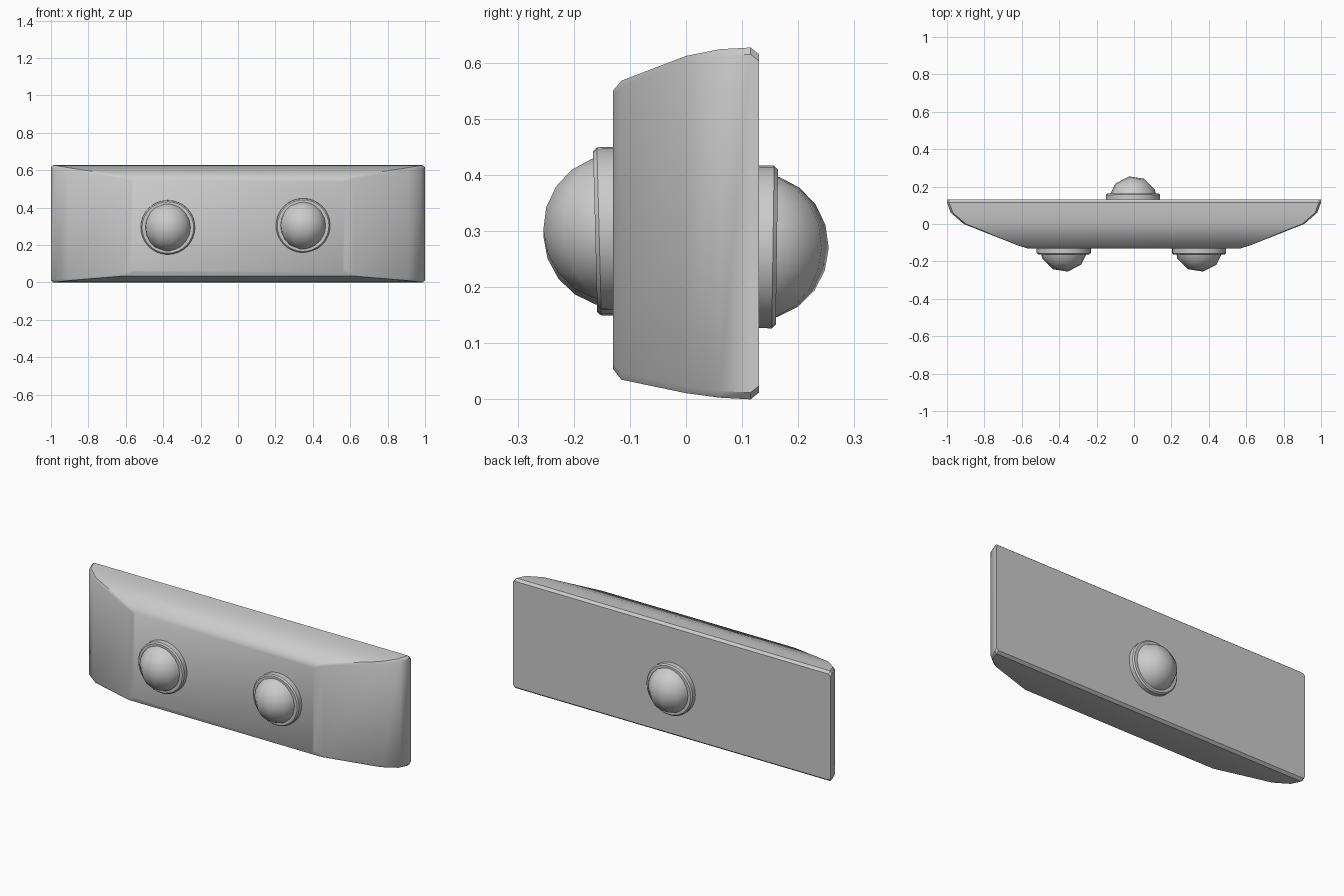
import bpy, bmesh
from math import radians, pi
from mathutils import Matrix, Vector

if "Cube" in bpy.data.objects:
    bpy.data.objects.remove(bpy.data.objects["Cube"])


def add_object(name, bm, angle):
    bmesh.ops.recalc_face_normals(bm, faces=bm.faces[:])
    me = bpy.data.meshes.new(name)
    bm.to_mesh(me)
    bm.free()
    ob = bpy.data.objects.new(name, me)
    bpy.context.collection.objects.link(ob)
    bpy.ops.object.select_all(action='DESELECT')
    ob.select_set(True)
    bpy.context.view_layer.objects.active = ob
    bpy.ops.object.shade_smooth_by_angle(angle=radians(angle))
    return ob


# Housing: chamfered rectangles lofted from front to back
# (depth y, half width, bottom z, top z)
sections = [(-0.13, 0.57, 0.054, 0.550),
            (-0.115, 0.62, 0.035, 0.568),
            (0.0, 0.91, 0.011, 0.612),
            (0.06, 0.98, 0.003, 0.624),
            (0.115, 1.0, 0.0, 0.627),
            (0.13, 1.0, 0.012, 0.615)]
c = 0.012
bm = bmesh.new()
rings = []
for y, w, lo, hi in sections:
    outline = [(-w + c, lo), (w - c, lo), (w, lo + c), (w, hi - c),
               (w - c, hi), (-w + c, hi), (-w, hi - c), (-w, lo + c)]
    rings.append([bm.verts.new((x, y, z)) for x, z in outline])
for a, b in zip(rings, rings[1:]):
    for i in range(8):
        j = (i + 1) % 8
        bm.faces.new((a[i], a[j], b[j], b[i]))
bm.faces.new(rings[0])
bm.faces.new(rings[-1])
add_object("housing", bm, 35)


# Lamps: a bevelled collar with a low-poly dome, slightly tilted
def lamp(name, x, z, side, tilt):
    place = Matrix.Translation((x, side * 0.125, z)) @ Matrix.Rotation(radians(tilt), 4, 'X')
    profile = [(0.145, -0.02), (0.145, 0.03), (0.138, 0.037)]
    bm = bmesh.new()
    loops = []
    for r, d in profile:
        loops.append([bm.verts.new(place @ (Matrix.Rotation(2 * pi * i / 32, 4, 'Y')
                      @ Vector((r, side * d, 0)))) for i in range(32)])
    for a, b in zip(loops, loops[1:]):
        for i in range(32):
            j = (i + 1) % 32
            bm.faces.new((a[i], a[j], b[j], b[i]))
    bm.faces.new(loops[0])
    bm.faces.new(loops[-1])
    add_object(name + "_collar", bm, 30)

    bm = bmesh.new()
    spin = Matrix.Rotation(radians(9), 4, 'Z')
    bmesh.ops.create_uvsphere(bm, u_segments=10, v_segments=10, radius=0.131,
                              matrix=place @ spin)
    add_object(name + "_dome", bm, 60)


lamp("front_left_lamp", -0.375, 0.295, -1, 1.5)
lamp("front_right_lamp", 0.348, 0.305, -1, 1.5)
lamp("back_lamp", -0.005, 0.272, 1, -0.8)
